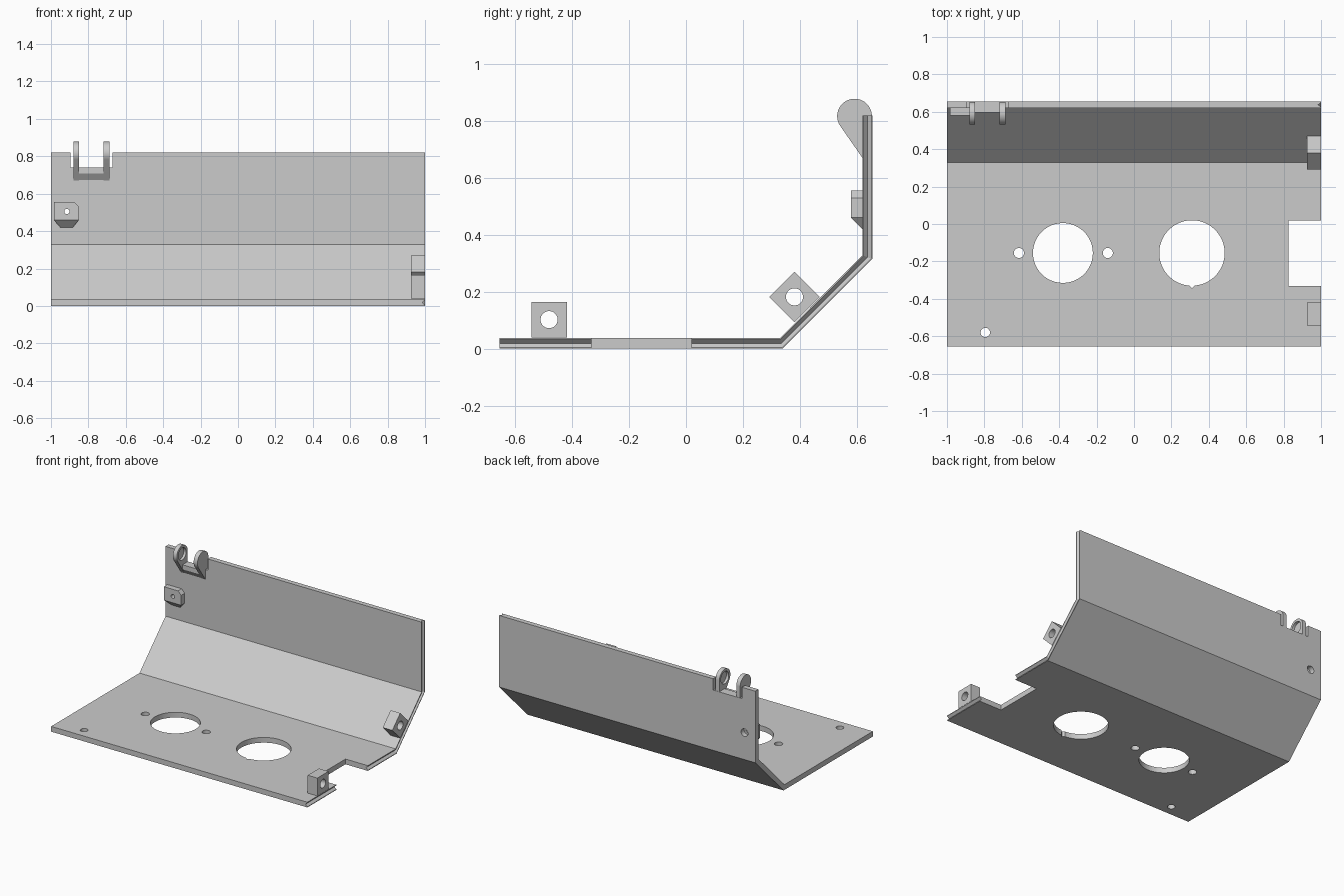
import bpy, bmesh
from math import pi, sin, cos, radians
from mathutils import Vector, Matrix

if "Cube" in bpy.data.objects:
    bpy.data.objects.remove(bpy.data.objects["Cube"])

GREY = (0.6, 0.6, 0.6, 1)
grey = bpy.data.materials.new("light grey")
grey.use_nodes = True
grey.diffuse_color = GREY
grey.node_tree.nodes["Principled BSDF"].inputs["Base Color"].default_value = GREY


def finish(name, bm):
    bmesh.ops.recalc_face_normals(bm, faces=bm.faces)
    mesh = bpy.data.meshes.new(name)
    bm.to_mesh(mesh)
    bm.free()
    mesh.materials.append(grey)
    obj = bpy.data.objects.new(name, mesh)
    bpy.context.collection.objects.link(obj)
    return obj


def loft(name, rings):
    """Skin a row of equal closed rings and cap both ends."""
    bm = bmesh.new()
    rows = [[bm.verts.new(p) for p in ring] for ring in rings]
    n = len(rows[0])
    for a, b in zip(rows, rows[1:]):
        for i in range(n):
            j = (i + 1) % n
            bm.faces.new((a[i], a[j], b[j], b[i]))
    bm.faces.new(rows[0])
    bm.faces.new(rows[-1])
    return finish(name, bm)


def prism_x(name, profile, x0, x1):
    return loft(name, [[(x, y, z) for y, z in profile] for x in (x0, x1)])


def box(name, lo, hi, turn=None):
    lo, hi = Vector(lo), Vector(hi)
    bm = bmesh.new()
    bmesh.ops.create_cube(bm, size=1)
    bmesh.ops.scale(bm, vec=hi - lo, verts=bm.verts)
    if turn:
        bmesh.ops.rotate(bm, matrix=Matrix.Rotation(radians(45), 3, turn), verts=bm.verts)
    bmesh.ops.translate(bm, vec=(lo + hi) / 2, verts=bm.verts)
    return finish(name, bm)


def drill(centre, radius, axis, length=0.2, sides=48):
    bm = bmesh.new()
    bmesh.ops.create_cone(bm, cap_ends=True, segments=sides, radius1=radius,
                          radius2=radius, depth=length)
    rot = Vector((0, 0, 1)).rotation_difference(Vector(axis)).to_matrix()
    bmesh.ops.rotate(bm, matrix=rot, verts=bm.verts)
    bmesh.ops.translate(bm, vec=centre, verts=bm.verts)
    return finish("drill", bm)


def cut(obj, cutters):
    bpy.context.view_layer.objects.active = obj
    for c in cutters:
        mod = obj.modifiers.new("cut", "BOOLEAN")
        mod.operation = "DIFFERENCE"
        mod.solver = "EXACT"
        mod.object = c
        bpy.ops.object.modifier_apply(modifier=mod.name)
        bpy.data.objects.remove(c)


X, Y, Z = (1, 0, 0), (0, 1, 0), (0, 0, 1)

# Bent panel: section with a V groove in its left edge, swept along the folds
outer = [(-0.655, 0), (0.34, 0), (0.655, 0.315), (0.655, 0.82)]
inner = [(-0.655, 0.037), (0.33, 0.037), (0.62, 0.328), (0.62, 0.82)]
section = [(-1, 0), (1, 0), (1, 0.12), (0.985, 0.5), (1, 0.88), (1, 1), (-1, 1)]
rings = [[(x, *Vector(o).lerp(Vector(i), t)) for x, t in section]
         for o, i in zip(outer, inner)]
panel = loft("bent_panel", rings)

# Openings in the floor, screw hole and hinge gap in the back wall
holes = [(-0.38, -0.155, 0.16), (0.31, -0.155, 0.175), (-0.615, -0.155, 0.027),
         (-0.14, -0.155, 0.027), (-0.795, -0.58, 0.025)]
cutters = [drill((x, y, 0.02), r, Z) for x, y, r in holes]
cutters += [
    box("key_notch", (0.298, -0.339, -0.1), (0.322, -0.315, 0.1), "Z"),
    box("side_notch", (0.825, -0.332, -0.1), (1.1, 0.02, 0.1)),
    box("hinge_gap", (-0.895, 0.5, 0.74), (-0.67, 0.8, 1)),
    drill((-0.915, 0.63, 0.505), 0.027, Y, sides=24),
]
cut(panel, cutters)

# Hinge arms: round eyes tapering down to the wall, blind sockets facing inward
cy, cz, r = 0.592, 0.817, 0.061
arc = [(cy + r * cos(a), cz + r * sin(a))
       for a in [pi * (1.2 * k / 32) for k in range(33)]]
arm_profile = arc + [(0.62, 0.67), (0.653, 0.67)]
for side, x0, x1, face in (("right", -0.88, -0.85, -0.85), ("left", -0.718, -0.688, -0.718)):
    arm = prism_x(side + "_hinge_arm", arm_profile, x0, x1)
    cut(arm, [drill((face, cy, cz), 0.043, X, 0.036)])

# Bridge joining the arms
prism_x("hinge_bridge", [(0.595, 0.74), (0.653, 0.74), (0.653, 0.675), (0.62, 0.672),
                         (0.595, 0.708)], -0.86, -0.708)

# Screw boss with a clipped corner and sloped underside
bm = bmesh.new()
front = [(-0.985, 0.555), (-0.875, 0.555), (-0.85, 0.53), (-0.85, 0.46), (-0.985, 0.46)]
foot = [(-0.883, 0.42), (-0.95, 0.42)]
for p in [(x, 0.58, z) for x, z in front] + [(x, 0.62, z) for x, z in front + foot]:
    bm.verts.new(p)
bmesh.ops.convex_hull(bm, input=bm.verts)
bmesh.ops.dissolve_limit(bm, angle_limit=0.02, verts=bm.verts, edges=bm.edges)
boss = finish("screw_boss", bm)
cut(boss, [drill((-0.915, 0.6, 0.505), 0.014, Y, sides=24)])

# Pierced lugs on the left edge, one on the floor and one on the slope
for name, y, z, turn in (("floor_lug", -0.481, 0.102, None), ("slope_lug", 0.381, 0.182, "X")):
    h = 0.0625
    lug = box(name, (0.925, y - h, z - h - 0.001), (1, y + h, z + h), turn)
    cut(lug, [drill((0.96, y, z), 0.03, X)])

# Smooth round walls, crisp edges
for obj in bpy.context.scene.objects:
    obj.select_set(obj.type == "MESH")
bpy.ops.object.shade_smooth_by_angle(angle=radians(25))
